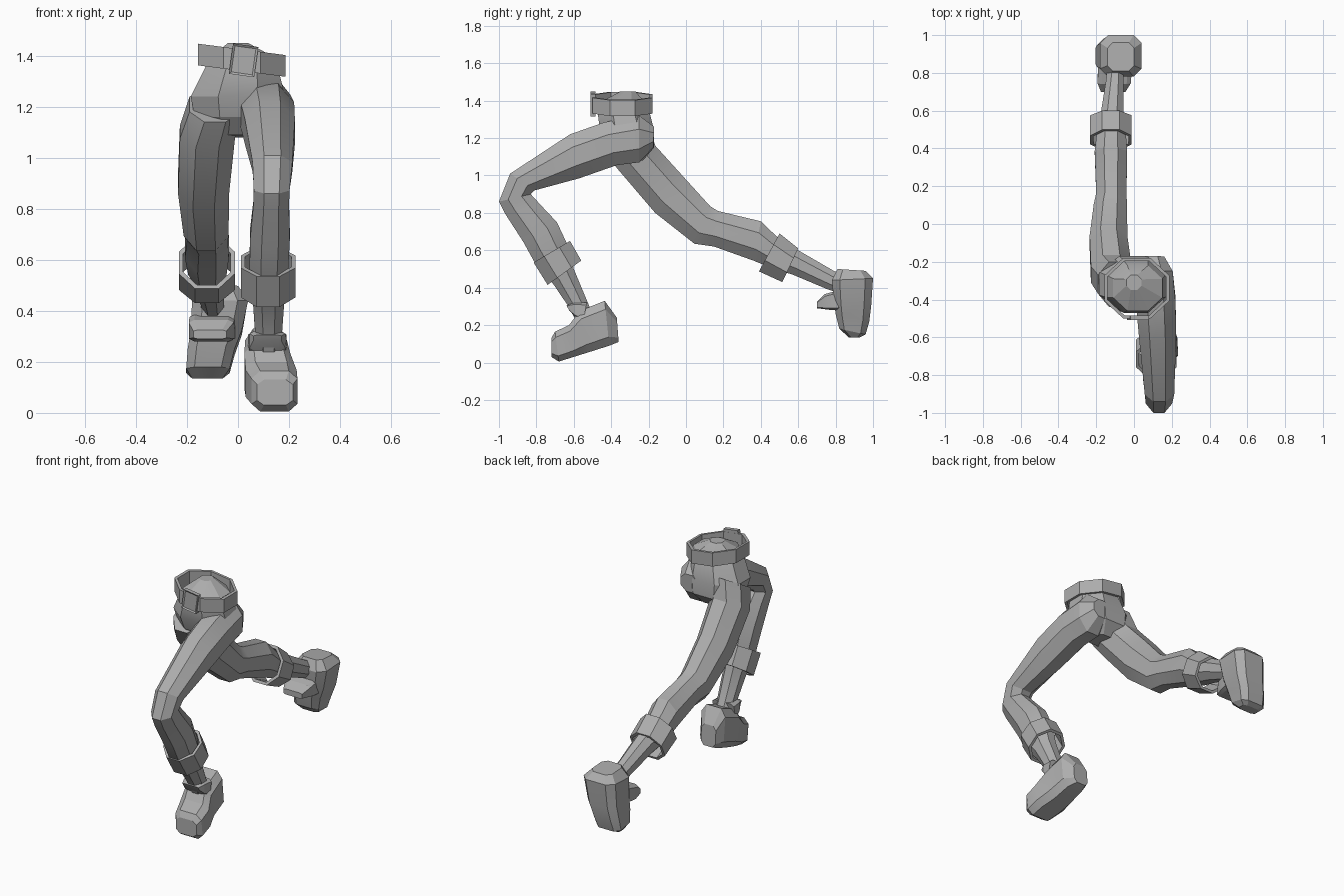
import bpy
import bmesh
from math import radians
from mathutils import Vector

if "Cube" in bpy.data.objects:
    bpy.data.objects.remove(bpy.data.objects["Cube"], do_unlink=True)

grey = bpy.data.materials.new("plain grey")
grey.use_nodes = True
shade = (0.42, 0.42, 0.42, 1.0)
grey.diffuse_color = shade
grey.node_tree.nodes["Principled BSDF"].inputs["Base Color"].default_value = shade


def section(row, corner):
    """Eight-sided section from two (y, z) rim points, an x centre and a half width."""
    y1, z1, y2, z2, x, half = row
    centre = Vector((x, (y1 + y2) / 2, (z1 + z2) / 2))
    up = Vector((0, (y1 - y2) / 2, (z1 - z2) / 2))
    side = Vector((half, 0, 0))
    outline = [(1, corner), (corner, 1), (-corner, 1), (-1, corner),
               (-1, -corner), (-corner, -1), (corner, -1), (1, -corner)]
    return [centre + side * s + up * t for s, t in outline]


def finish(name, bm, angle=20):
    bmesh.ops.recalc_face_normals(bm, faces=bm.faces)
    mesh = bpy.data.meshes.new(name)
    bm.to_mesh(mesh)
    bm.free()
    mesh.materials.append(grey)
    obj = bpy.data.objects.new(name, mesh)
    bpy.context.collection.objects.link(obj)
    bpy.ops.object.select_all(action='DESELECT')
    obj.select_set(True)
    bpy.context.view_layer.objects.active = obj
    bpy.ops.object.shade_smooth_by_angle(angle=radians(angle))
    return obj


def bridge(bm, first, second):
    for i in range(len(first)):
        j = (i + 1) % len(first)
        bm.faces.new((first[i], first[j], second[j], second[i]))


def loft(name, rows, corner=0.42):
    """Closed tube through a list of sections."""
    bm = bmesh.new()
    loops = [[bm.verts.new(p) for p in section(row, corner)] for row in rows]
    for first, second in zip(loops, loops[1:]):
        bridge(bm, first, second)
    bm.faces.new(loops[0])
    bm.faces.new(loops[-1])
    return finish(name, bm)


def band(name, top, bottom, inner=0.85, tilt=0.0, corner=0.42):
    """Thick open band between two sections, sloping across x by tilt."""
    bm = bmesh.new()
    loops = []
    for row, scale in ((top, 1), (bottom, 1), (bottom, inner), (top, inner)):
        points = section(row, corner)
        centre = sum(points, Vector()) / len(points)
        points = [centre + (p - centre) * scale for p in points]
        loops.append([bm.verts.new((p.x, p.y, p.z - tilt * (p.x - centre.x)))
                      for p in points])
    for i in range(len(loops)):
        bridge(bm, loops[i], loops[(i + 1) % len(loops)])
    return finish(name, bm)


# Pelvis, with a low dome inside the belt
loft("pelvis", [
    (-.35, 1.45, -.27, 1.45, 0, .04),
    (-.46, 1.39, -.22, 1.39, .02, .13),
    (-.47, 1.32, -.19, 1.32, .01, .155),
    (-.46, 1.24, -.17, 1.24, 0, .185),
    (-.43, 1.16, -.17, 1.15, 0, .17),
    (-.37, 1.09, -.23, 1.08, 0, .09),
])

# Belt and buckle
band("belt", (-.5, 1.425, -.18, 1.425, .015, .172),
     (-.5, 1.34, -.18, 1.34, .015, .172), inner=.9, tilt=.13)
bm = bmesh.new()
bmesh.ops.create_cube(bm, size=1)
bmesh.ops.scale(bm, vec=(.1, .025, .12), verts=bm.verts)
front = min(bm.faces, key=lambda f: f.calc_center_median().y)
bmesh.ops.inset_region(bm, faces=[front], thickness=.012)
bmesh.ops.translate(bm, vec=(0, .006, 0), verts=front.verts)
buckle = finish("belt_buckle", bm)
buckle.location = (.022, -.497, 1.382)
buckle.rotation_euler = (0, radians(8), 0)

# Left leg, stepping forward with a bent knee
loft("left_leg", [
    (-.17, 1.26, -.175, 1.15, .1, .06),
    (-.25, 1.32, -.25, 1.07, .105, .1),
    (-.435, 1.285, -.37, 1.055, .115, .105),
    (-.62, 1.22, -.57, .985, .125, .098),
    (-.94, 1.01, -.81, .92, .135, .078),
    (-1.0, .86, -.83, .9, .132, .07),
    (-.97, .8, -.775, .84, .13, .07),
    (-.87, .645, -.69, .75, .125, .078),
    (-.79, .5, -.62, .6, .12, .075),
    (-.71, .42, -.6, .5, .12, .062),
    (-.615, .28, -.5, .26, .12, .05),
    (-.58, .2, -.46, .2, .12, .05),
])
band("left_cuff", (-.815, .535, -.62, .65, .118, .107),
     (-.74, .415, -.56, .545, .118, .107))

# Right leg, stretched out behind
loft("right_leg", [
    (-.2, 1.28, -.44, 1.14, -.09, .1),
    (-.165, 1.16, -.37, 1.04, -.12, .108),
    (-.02, 1.0, -.165, .8, -.135, .1),
    (.13, .835, .045, .635, -.125, .088),
    (.17, .81, .15, .62, -.12, .08),
    (.4, .755, .36, .545, -.122, .086),
    (.52, .64, .47, .5, -.12, .075),
    (.6, .6, .57, .47, -.115, .06),
    (.79, .49, .76, .39, -.1, .045),
    (.88, .45, .86, .36, -.1, .045),
])
band("right_cuff", (.5, .69, .39, .487, -.122, .11),
     (.6, .61, .515, .43, -.122, .11))

# Shoes, from heel to toe
loft("left_shoe", [
    (-.37, .24, -.36, .11, .1, .05),
    (-.435, .33, -.41, .09, .11, .082),
    (-.57, .275, -.52, .055, .115, .09),
    (-.625, .2, -.6, .03, .13, .1),
    (-.7, .165, -.68, .005, .143, .09),
    (-.72, .13, -.72, .03, .145, .07),
], corner=.62)
loft("right_shoe", [
    (.81, .5, .96, .49, -.07, .07),
    (.78, .44, 1.0, .45, -.07, .11),
    (.79, .33, .99, .3, -.085, .1),
    (.8, .26, .98, .22, -.105, .092),
    (.82, .18, .96, .15, -.118, .085),
    (.87, .135, .93, .135, -.12, .06),
], corner=.62)

# Shoe tongues standing out in front of the ankles
loft("left_tongue", [
    (-.53, .32, -.55, .22, .115, .075),
    (-.6, .32, -.595, .245, .115, .07),
    (-.64, .305, -.625, .28, .115, .055),
], corner=.75)
loft("right_tongue", [
    (.83, .39, .83, .28, -.1, .09),
    (.74, .365, .78, .28, -.105, .088),
    (.7, .325, .7, .29, -.11, .065),
], corner=.75)
